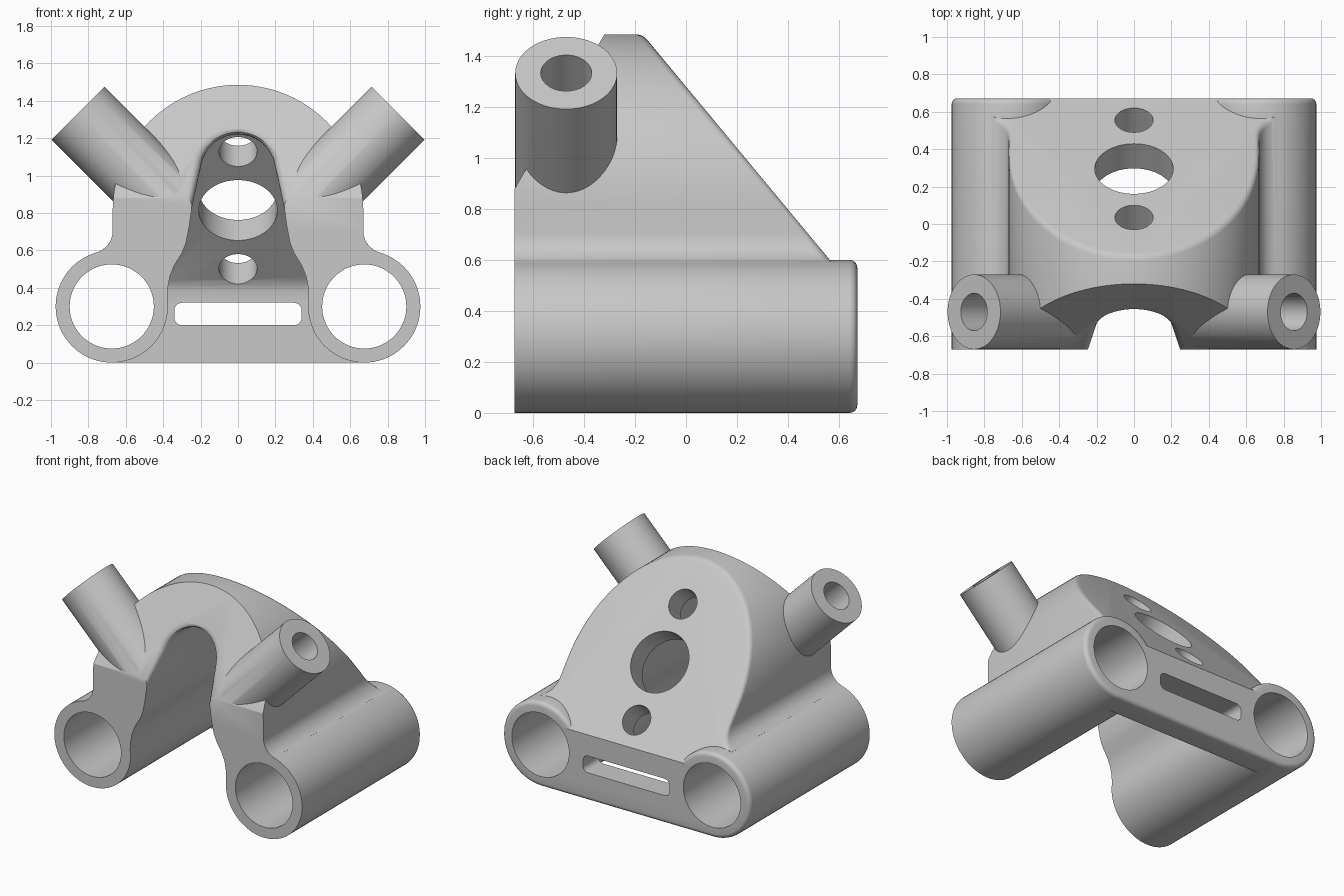
import bpy, bmesh, math
from mathutils import Matrix, Vector

if "Cube" in bpy.data.objects:
    bpy.data.objects.remove(bpy.data.objects["Cube"], do_unlink=True)

grey = bpy.data.materials.new("plain grey")
grey.use_nodes = True
grey.diffuse_color = (0.58, 0.58, 0.58, 1)
grey.node_tree.nodes["Principled BSDF"].inputs["Base Color"].default_value = (0.58, 0.58, 0.58, 1)


def solid(name, loops, matrix=Matrix()):
    """Closed skin through matching loops of points."""
    bm = bmesh.new()
    rows = [[bm.verts.new(p) for p in loop] for loop in loops]
    for a, b in zip(rows, rows[1:]):
        for k in range(len(a)):
            j = (k + 1) % len(a)
            bm.faces.new((a[k], a[j], b[j], b[k]))
    bm.faces.new(list(reversed(rows[0])))
    bm.faces.new(rows[-1])
    bm.transform(matrix)
    if bm.calc_volume(signed=True) < 0:
        bmesh.ops.reverse_faces(bm, faces=bm.faces)
    me = bpy.data.meshes.new(name)
    bm.to_mesh(me)
    bm.free()
    ob = bpy.data.objects.new(name, me)
    bpy.context.collection.objects.link(ob)
    me.materials.append(grey)
    return ob


def prism(name, pts, axis, lo, hi):
    """Extrude an (x, z) profile along y, or a (y, z) profile along x."""
    if axis == "y":
        return solid(name, [[(a, d, b) for a, b in pts] for d in (lo, hi)])
    return solid(name, [[(d, a, b) for a, b in pts] for d in (lo, hi)])


def lathe(name, rings, start, direction, sides=72):
    """Solid of (radius, distance) rings along a direction."""
    turn = Vector(direction).to_track_quat("Z", "Y").to_matrix().to_4x4()
    angles = [k * math.tau / sides for k in range(sides)]
    loops = [[(r * math.cos(t), r * math.sin(t), d) for t in angles] for r, d in rings]
    return solid(name, loops, Matrix.Translation(start) @ turn)


def combine(ob, other, how):
    mod = ob.modifiers.new("join", "BOOLEAN")
    mod.operation, mod.solver, mod.object = how, "EXACT", other
    bpy.context.view_layer.objects.active = ob
    bpy.ops.object.modifier_apply(modifier=mod.name)
    bpy.data.objects.remove(other, do_unlink=True)


def arc(cx, cz, r, a0, a1, n):
    return [(cx + r * math.cos(math.radians(a0 + (a1 - a0) * i / n)),
             cz + r * math.sin(math.radians(a0 + (a1 - a0) * i / n))) for i in range(n + 1)]


def mirrored(half):
    return half + [(-x, z) for x, z in reversed(half) if abs(x) > 1e-5]


def round_edges(ob, normal, inside, width):
    """Round the rim of the flat face with this normal, inside or outside the arch."""
    bm = bmesh.new()
    bm.from_mesh(ob.data)
    bmesh.ops.remove_doubles(bm, verts=bm.verts, dist=1e-4)
    bm.normal_update()
    before = bm.calc_volume()
    normal = Vector(normal).normalized()
    rim = []
    for e in bm.edges:
        flat = [f for f in e.link_faces if f.normal.dot(normal) > 0.999]
        side = [f for f in e.link_faces if abs(f.normal.y) < 0.01]
        mid = (e.verts[0].co + e.verts[1].co) / 2
        if flat and side and (math.hypot(mid.x, mid.z - 0.815) < 0.6) == inside and mid.z > 0.6:
            rim.append(e)
    bmesh.ops.bevel(bm, geom=rim, offset=width, segments=4, profile=0.5, affect="EDGES")
    # Keep the rounding only when the solid stays closed
    if all(e.is_manifold for e in bm.edges) and abs(bm.calc_volume() / before - 1) < 0.05:
        bm.to_mesh(ob.data)
    bm.free()


HALF = 0.672
# Body: arched front profile crossed with a sloping side profile
outer = [(0.675, -0.1), (0.675, 0.3)]
outer += arc(0.79, 0.704, 0.12, 254, 180, 8) + arc(0, 0.815, 0.67, 0, 90, 28)
body = prism("bracket", mirrored(outer), "y", -0.8, 0.8)
side = [(-HALF, 0)] + arc(HALF - 0.03, 0.03, 0.03, -90, 0, 4)
side += [(HALF, 0.47), (-0.17, 1.485), (-0.32, 1.485), (-HALF, 0.88)]
combine(body, prism("side_shape", side, "x", -1, 1), "INTERSECT")

# Cavity under the arch, leaving an even back wall
inner = [(0.7, -0.1), (0.7, 0.3), (0.38, 0.3), (0.375, 0.4), (0.364, 0.46), (0.34, 0.52),
         (0.3, 0.585), (0.278, 0.64), (0.262, 0.72), (0.248, 0.82)]
inner += arc(0, 1.02, 0.2, 10, 90, 12)
cavity = prism("cavity", mirrored(inner), "y", -0.9, 0.7)
hollow = [(-0.8, -0.2), (0.5, -0.2), (0.5, 0.38), (0.492, 0.41), (0.475, 0.44), (-0.8, 1.97)]
combine(cavity, prism("hollow_shape", hollow, "x", -1, 1), "INTERSECT")
combine(body, cavity, "DIFFERENCE")
round_edges(body, (0, -0.605, 0.352), True, 0.05)
round_edges(body, (0, 1.015, 0.842), False, 0.025)

# Tubes with a rounded back end
rings = [(0.3, 0)] + [(r, y + HALF) for r, y in arc(0.27, HALF - 0.03, 0.03, 0, 90, 4)]
for s in (1, -1):
    combine(body, lathe("tube", rings, (s * 0.675, -HALF, 0.3), (0, 1, 0)), "UNION")

# Slanted bosses with blind holes
for s in (1, -1):
    out = (s * 0.7071, 0, 0.7071)
    combine(body, lathe("boss", [(0.2, 0), (0.2, 0.672)], (s * 0.38, -0.47, 0.858), out), "UNION")
    combine(body, lathe("boss_hole", [(0.1, 0.2), (0.1, 0.8)], (s * 0.38, -0.47, 0.858), out, 48), "DIFFERENCE")

# Tube bores
for s in (1, -1):
    combine(body, lathe("bore", [(0.225, -0.1), (0.225, 1.6)], (s * 0.675, -HALF, 0.3), (0, 1, 0)), "DIFFERENCE")

# Three holes square to the sloping back
for y, r in ((0.035, 0.102), (0.295, 0.21), (0.555, 0.102)):
    z = 1.485 - (y + 0.17) * 1.206
    combine(body, lathe("plate_hole", [(r, -0.24), (r, 0.2)], (0, y, z), (0, 1.015, 0.842), 64), "DIFFERENCE")

# Rounded slot through the lower back wall
slot = arc(0.3, 0.24, 0.04, -90, 0, 5) + arc(0.3, 0.28, 0.04, 0, 90, 5)
combine(body, prism("slot", mirrored(slot), "y", 0.3, 0.9), "DIFFERENCE")

bpy.ops.object.select_all(action="DESELECT")
body.select_set(True)
bpy.context.view_layer.objects.active = body
bpy.ops.object.shade_smooth_by_angle(angle=math.radians(30))
